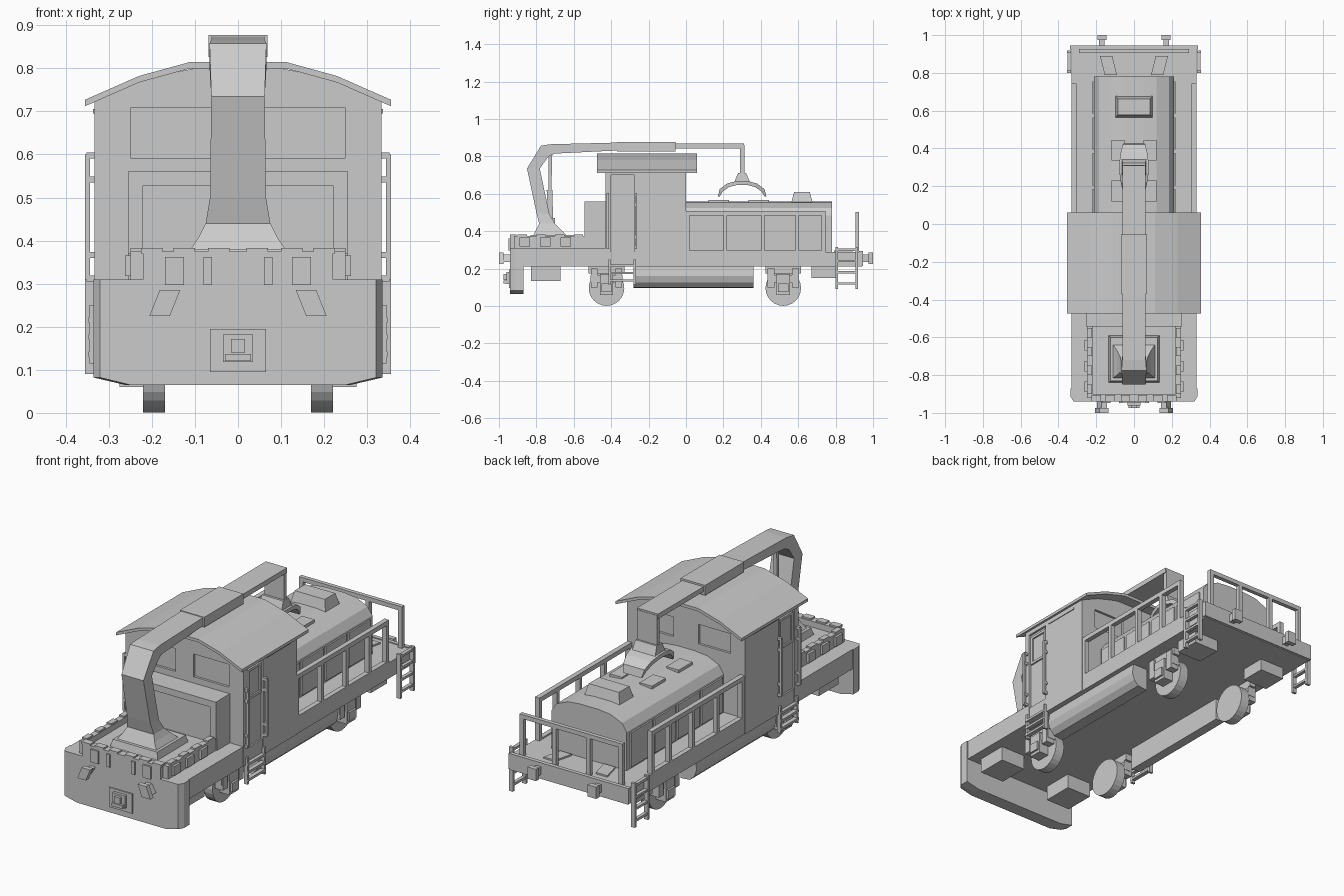
import bpy, bmesh, math


def finish(name, bm, mirror=False):
    bmesh.ops.recalc_face_normals(bm, faces=bm.faces)
    me = bpy.data.meshes.new(name)
    bm.to_mesh(me)
    bm.free()
    ob = bpy.data.objects.new(name, me)
    bpy.context.collection.objects.link(ob)
    if mirror:
        ob.modifiers.new("Mirror", 'MIRROR')
    return ob


def loft(name, rings, mirror=False):
    bm = bmesh.new()
    vs = [[bm.verts.new(p) for p in r] for r in rings]
    n = len(vs[0])
    for a, b in zip(vs, vs[1:]):
        for i in range(n):
            j = (i + 1) % n
            bm.faces.new((a[i], a[j], b[j], b[i]))
    bm.faces.new(vs[0])
    bm.faces.new(vs[-1])
    return finish(name, bm, mirror)


def prism_y(name, pts, y0, y1, mirror=False):
    return loft(name, [[(x, y, z) for x, z in pts] for y in (y0, y1)], mirror)


def symmetric(half):
    return half + [(-x, z) for x, z in reversed(half)]


def boxes(name, ranges, mirror=False):
    bm = bmesh.new()
    for x0, x1, y0, y1, z0, z1 in ranges:
        v = [bm.verts.new((x, y, z)) for x in (x0, x1) for y in (y0, y1) for z in (z0, z1)]
        for f in ((0, 1, 3, 2), (4, 6, 7, 5), (0, 4, 5, 1), (2, 3, 7, 6), (0, 2, 6, 4), (1, 5, 7, 3)):
            bm.faces.new([v[i] for i in f])
    return finish(name, bm, mirror)


def strap(name, sections):
    # rectangular section swept in the yz plane: outer y,z / inner y,z / half width
    return loft(name, [[(-h, a, b), (h, a, b), (h, c, d), (-h, c, d)] for a, b, c, d, h in sections])


def frustum(name, z0, x0, y0, z1, x1, y1, cy):
    return loft(name, [[(-x, cy - y, z), (x, cy - y, z), (x, cy + y, z), (-x, cy + y, z)]
                       for z, x, y in ((z0, x0, y0), (z1, x1, y1))])


# Chassis and front apron
boxes("chassis", [(-.33, .33, -.40, .94, .21, .29)])
boxes("front_deck", [(-.33, .33, -.90, -.40, .21, .31)])
apron = symmetric([(.262, .065), (.335, .082), (.335, .31)])
loft("front_apron", [[(x * s, y, z) for x, z in apron]
                     for y, s in ((-.94, .955), (-.915, 1), (-.87, 1))])
boxes("underframe_blocks", [(.14, .28, -.83, -.67, .135, .22), (.14, .28, .67, .80, .15, .22)], True)
boxes("rear_beam", [(-.338, .338, .925, .945, .215, .295)])

# Front load bed with stake pockets
boxes("bed_walls", [(-.22, .22, -.94, -.90, .30, .375), (-.25, -.22, -.92, -.53, .30, .375),
                    (.22, .25, -.92, -.53, .30, .375), (-.23, .23, -.91, -.53, .30, .345)])
boxes("bed_stakes", [(.125, .17, -.948, -.93, .297, .362), (.06, .08, -.948, -.93, .297, .362)]
      + [(.245, .262, y, y + .055, .318, .365) for y in (-.89, -.78, -.67)]
      + [(.222, .25, y, y + .05, .37, .383) for y in (-.90, -.80, -.70, -.60)]
      + [(x, x + .05, -.94, -.905, .37, .383) for x in (.02, .10, .175)], True)

# Cab
cab = prism_y("cab", symmetric([(.333, .21), (.333, .735), (.22, .775), (.10, .80)]), -.43, .0)
cutter = boxes("cab_cutter", [(-.25, -.05, -.45, -.418, .592, .708), (.05, .25, -.45, -.418, .592, .708),
                              (-.25, -.07, -.012, .02, .60, .70), (.07, .25, -.012, .02, .60, .70)]
               + [(s * .322, s * .36, -.40, -.275, .215, .70) for s in (-1, 1)])
cutter.hide_render = True
mod = cab.modifiers.new("Recesses", 'BOOLEAN')
mod.operation, mod.solver, mod.object = 'DIFFERENCE', 'EXACT', cutter
bpy.context.view_layer.objects.active = cab
bpy.ops.object.modifier_apply(modifier=mod.name)
bpy.data.objects.remove(cutter)
boxes("door_window_frame", [(.318, .33, -.393, -.38, .53, .685), (.318, .33, -.295, -.282, .53, .685),
                            (.318, .33, -.393, -.282, .53, .543), (.318, .33, -.393, -.282, .672, .685)], True)
boxes("cab_side_strip", [(.33, .337, -.25, -.06, .695, .705)], True)
roof_top = [(.355, .727), (.23, .782), (.11, .815)]
prism_y("cab_roof", [(x, z) for x, z in symmetric(roof_top)]
        + [(x, z - .015) for x, z in reversed(symmetric(roof_top))], -.475, .06)

# Box in front of the cab with a raised border
boxes("front_box", [(-.255, .255, -.535, -.42, .30, .56)])
boxes("front_box_border", [(-.255, -.222, -.543, -.53, .37, .56), (.222, .255, -.543, -.53, .37, .56),
                           (-.222, .222, -.543, -.53, .527, .56)])

# Engine hood, side panels, hatches and dome
prism_y("engine_hood", symmetric([(.212, .28), (.212, .485), (.185, .525), (.12, .553), (.05, .56)]), -.01, .78)
boxes("hood_panels", [(.205, .22, y, y + .17, .30, .475) for y in (.015, .205, .395, .585)], True)
boxes("hood_hatches", [(.05, .12, y, y + .11, .54, .568) for y in (.12, .335)], True)
frustum("hood_dome", .55, .10, .058, .61, .085, .042, .62)

# Walkway railings along the sides and across the rear
boxes("side_railing", [(.305, .33, .0, .745, .485, .508), (.305, .33, .0, .745, .28, .298)]
      + [(.305, .33, y, y + .02, .29, .49) for y in (.0, .20, .40, .585, .725)], True)
boxes("rear_railing", [(-.29, .29, .905, .926, .48, .502)]
      + [(x - .011, x + .011, .905, .926, .285, .485) for x in (-.279, -.095, .095, .279)])
loft("deck_plates", [[(.09, .79, z), (.155, .79, z), (.18, .89, z), (.115, .89, z)] for z in (.285, .298)], True)

# Ladders and grab rails
boxes("rear_ladder", [(.333, .355, y, y + .014, .09, .315) for y in (.80, .905)]
      + [(.335, .353, .80, .915, z, z + .012) for z in (.115, .175, .235, .295)], True)
boxes("cab_ladder", [(.325, .345, y, y + .012, .115, .25) for y in (-.415, -.28)]
      + [(.325, .347, -.415, -.27, z, z + .012) for z in (.13, .17, .21)], True)
for y in (-.418, -.268):
    boxes("grab_rail", [(.343, .355, y - .006, y + .006, .31, .60)]
          + [(.328, .352, y - .007, y + .007, z, z + .014) for z in (.305, .36, .535, .59)], True)

# Wheels, axle boxes and side tanks
for y in (-.425, .52):
    rings = [[(x, y + .095 * math.cos(k * math.tau / 24), .096 + .095 * math.sin(k * math.tau / 24))
              for k in range(24)] for x in (.17, .22)]
    loft("wheel", rings, True)
    boxes("axle_box", [(.215, .275, y - .035, y + .035, .06, .17), (.22, .265, y - .085, y + .085, .125, .165),
                       (.22, .285, y - .028, y + .028, .075, .12), (.225, .26, y - .095, y + .095, .175, .215)]
          + [(.225, .27, y + d - .018, y + d + .018, .10, .20) for d in (-.065, .065)], True)
prism_y("side_tank", [(.22, .21), (.305, .21), (.312, .16), (.30, .125), (.275, .1), (.22, .095)], -.28, .36, True)

# Buffers and front coupler
for s, skew in ((-1, .012), (1, 0)):
    for y0, y1, w, h in ((.93, .975, .014, .02), (.975, 1.0, .024, .03)):
        prism_y("buffer", [(.17 + skew - w, .255 - h), (.17 + skew + w, .255 - h),
                           (.17 - skew + w, .255 + h), (.17 - skew - w, .255 + h)], s * y0, s * y1, True)
boxes("coupler", [(-.065, .065, -.946, -.93, .095, .195), (-.035, .035, -.96, -.94, .118, .182),
                  (-.016, .016, -.975, -.95, .14, .172), (-.03, .03, -.975, -.95, .12, .137)])

# Crane: pad, bent arm, telescoping boom, ram
frustum("crane_pad", .34, .135, .125, .38, .125, .115, -.715)
strap("crane_arm", [(-.815, .38, -.64, .38, .11), (-.80, .41, -.67, .41, .09), (-.785, .44, -.70, .44, .075),
                    (-.80, .50, -.73, .49, .065), (-.85, .735, -.782, .735, .062), (-.775, .858, -.735, .80, .066),
                    (-.72, .865, -.70, .815, .062), (-.36, .874, -.36, .832, .062)])
boxes("boom_middle", [(-.069, .069, -.37, -.055, .826, .877)])
boxes("boom_tip", [(-.06, .06, -.06, .31, .843, .868)])
strap("crane_ram", [(-.735, .45, -.71, .45, .018), (-.745, .62, -.715, .62, .018)])
strap("ram_rod", [(-.735, .61, -.72, .61, .01), (-.735, .81, -.715, .81, .01)])
boxes("ram_mount", [(-.03, .03, -.76, -.70, .43, .47)])

# Grapple hanging from the boom tip
half = [(.17, .585, .18, .585, .05), (.18, .625, .196, .612, .06), (.22, .655, .23, .636, .07),
        (.27, .668, .275, .648, .077)]
strap("grapple_jaws", half + [(.60 - a, b, .60 - c, d, h) for a, b, c, d, h in reversed(half)])
frustum("grapple_head", .655, .066, .045, .71, .06, .022, .30)
boxes("grapple_hanger", [(-.055, .055, .29, .312, .70, .86)])
